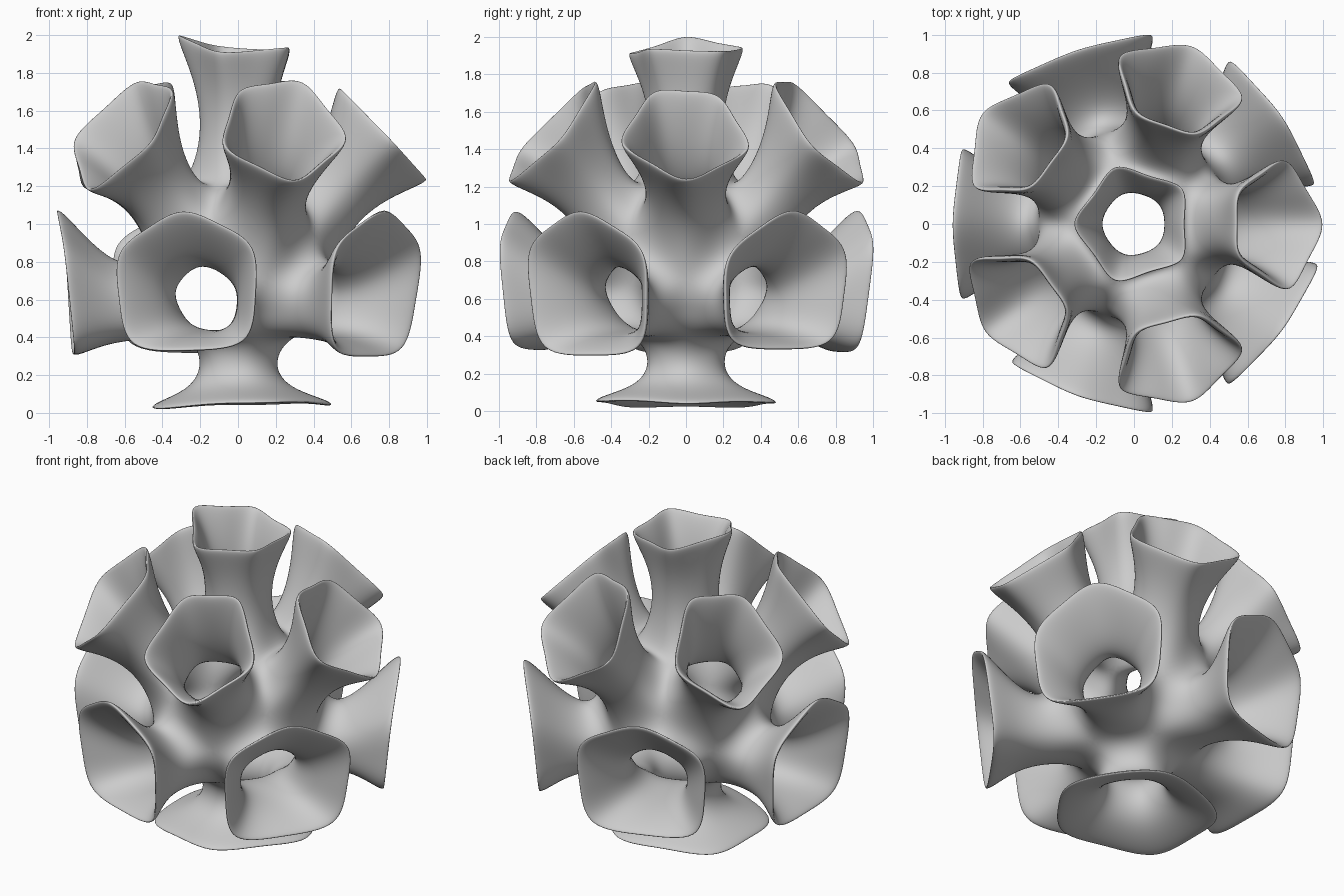
import bpy, bmesh, random
from math import radians, cos, sin
from mathutils import Vector

if "Cube" in bpy.data.objects:
    bpy.data.objects.remove(bpy.data.objects["Cube"])

random.seed(4)

def pt(r, az, z, lateral=0.0):
    a = radians(az)
    return Vector((r * cos(a) - lateral * sin(a), r * sin(a) + lateral * cos(a), z))

# Corners of the warped dodecahedral core, ring by ring
def A(az): return pt(0.32, az, 1.14)
def B(az): return pt(0.48, az, 0.92)
def C(az): return pt(0.47, az, 0.68)
def D(az): return pt(0.29, az, 0.43)

bm = bmesh.new()

def with_mids(corners, pull=0.0):
    """Ten point ring: five corners plus edge midpoints pulled to the centre."""
    c = sum(corners, Vector()) / 5
    ring = []
    for i, p in enumerate(corners):
        ring += [p, ((p + corners[(i + 1) % 5]) / 2).lerp(c, pull)]
    return ring

def trumpet(base, rim, neck=0.182, mid=0.25, t1=0.36, t2=0.72, pull=0.06, drop=0.0, lift=0.0):
    c0, c1 = sum(base, Vector()) / 5, sum(rim, Vector()) / 5
    r0, r1 = with_mids(base), with_mids(rim, pull)
    for i in range(1, 10, 2):
        r1[i].z += lift
    rings = [r0]
    for t, rad, dz in ((t1, neck, drop), (t2, mid, drop * 0.5)):
        c = c0.lerp(c1, t) - Vector((0, 0, dz))
        ring = []
        for p, q in zip(r0, r1):
            d = (p - c0).lerp(q - c1, t)
            k = (d.length / ((r0[0] - c0).lerp(r1[0] - c1, t)).length) if t == t2 else 1
            ring.append(c + d.normalized() * rad * (0.5 + 0.5 * k))
        rings.append(ring)
    rings.append(r1)
    vs = [[bm.verts.new(p) for p in ring] for ring in rings]
    for a, b in zip(vs, vs[1:]):
        for i in range(10):
            j = (i + 1) % 10
            bm.faces.new((a[i], a[j], b[j], b[i]))

def ruffle(p, amount=0.03):
    return p * (1 + random.uniform(-0.02, 0.02)) + Vector((0, 0, random.uniform(-amount, amount)))

# Top chimney and spreading foot
tops = (1.93, 1.95, 2.03, 1.91, 1.95)
trumpet([A(36 + 72 * k) for k in range(5)],
        [pt(0.375, 36 + 72 * k, tops[k]) for k in range(5)],
        neck=0.175, mid=0.225, pull=0.18, lift=-0.01)
feet = (0.03, 0.05, 0.01, 0.01, 0.04)
trumpet([D(-72 * k) for k in range(5)],
        [pt(0.57, -72 * k, feet[k]) for k in range(5)],
        neck=0.175, mid=0.27, t1=0.42, t2=0.80, pull=0.0, lift=0.025)

for k in range(5):
    # Upper ring of trumpets, point downwards
    a = 72 * k
    rim = [pt(0.53, a, 1.79, -0.19), pt(0.53, a, 1.75, 0.19), pt(0.83, a, 1.43, 0.40),
           pt(1.03, a, 1.16), pt(0.83, a, 1.43, -0.40)]
    trumpet([A(a - 36), A(a + 36), B(a + 36), C(a), B(a - 36)],
            [ruffle(p) for p in rim], mid=0.26, pull=0.11)
    # Lower ring of wider trumpets, point upwards
    a += 36
    rim = [pt(0.98, a, 1.13), pt(0.92, a, 0.88, -0.42), pt(0.87, a, 0.31, -0.37),
           pt(0.87, a, 0.31, 0.37), pt(0.92, a, 0.88, 0.42)]
    trumpet([B(a), C(a - 36), D(a - 36), D(a + 36), C(a + 36)],
            [ruffle(p, 0.02) for p in rim], mid=0.29, t1=0.36, pull=0.03, drop=0.08)

# Join trumpets along the core edges
bmesh.ops.remove_doubles(bm, verts=bm.verts, dist=0.001)
bmesh.ops.recalc_face_normals(bm, faces=bm.faces)
me = bpy.data.meshes.new("coral_body")
bm.to_mesh(me)
bm.free()
for p in me.polygons:
    p.use_smooth = True
body = bpy.data.objects.new("coral_body", me)
bpy.context.collection.objects.link(body)

# Thin wall, then rounding
wall = body.modifiers.new("wall", 'SOLIDIFY')
wall.thickness = 0.04
wall.offset = 0
sub = body.modifiers.new("smooth", 'SUBSURF')
sub.levels = sub.render_levels = 3
